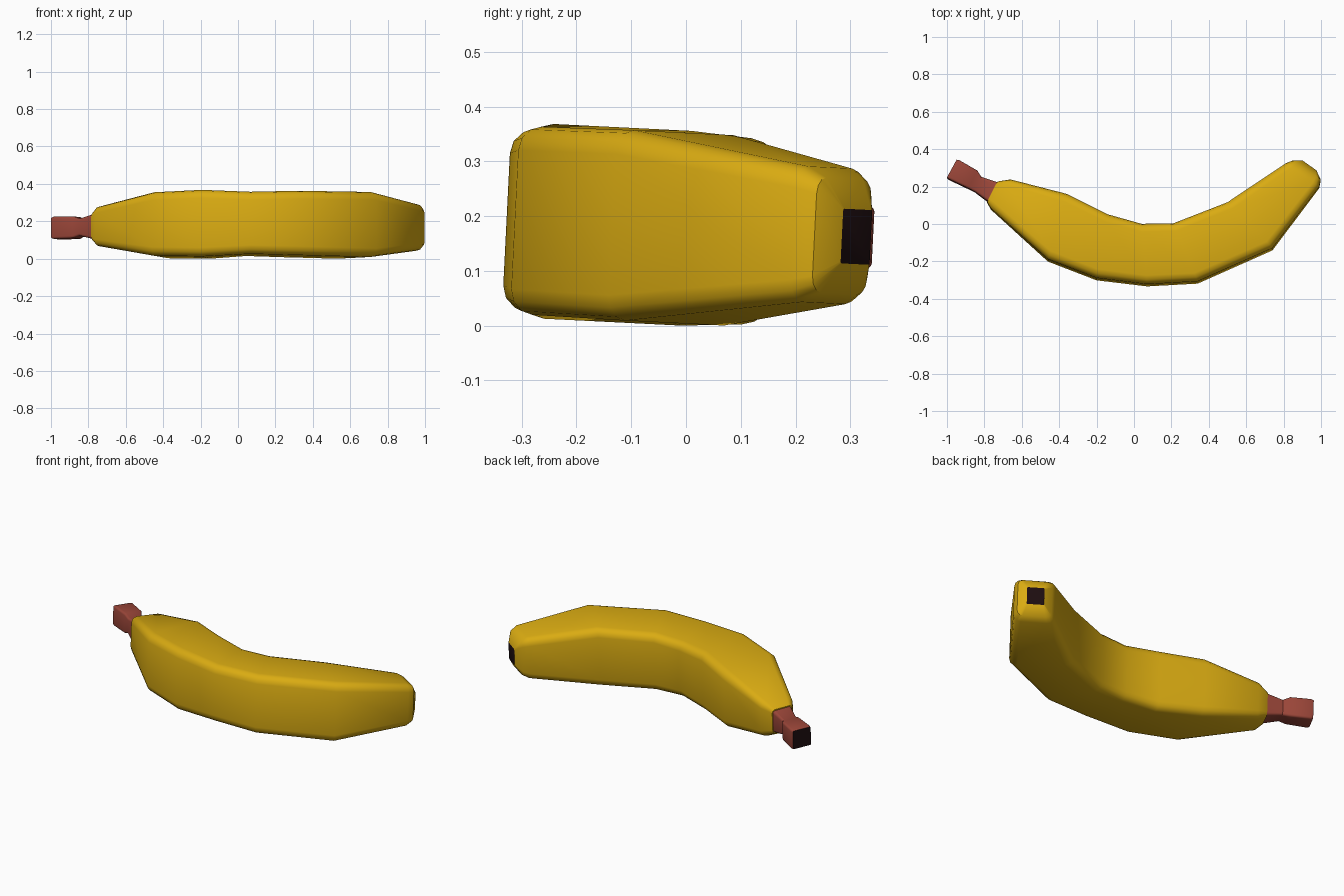
import bpy, bmesh, math
from mathutils import Vector

if "Cube" in bpy.data.objects:
    bpy.data.objects.remove(bpy.data.objects["Cube"])

TILT = -0.05      # slight roll about the long axis
MID_Z = 0.185


def material(name, rgb):
    m = bpy.data.materials.new(name)
    m.diffuse_color = (*rgb, 1)
    m.use_nodes = True
    m.node_tree.nodes["Principled BSDF"].inputs["Base Color"].default_value = m.diffuse_color
    return m


yellow = material("ripe yellow", (0.70, 0.41, 0.006))
brown = material("reddish brown", (0.32, 0.06, 0.04))
dark = material("dark tip", (0.012, 0.004, 0.005))


def section(outer, inner, h, r):
    """Rounded rectangle standing between an outer and an inner plan point."""
    o, i = Vector((*outer, 0)), Vector((*inner, 0))
    centre, axis = (o + i) / 2, (i - o).normalized()
    w = (i - o).length / 2
    pts = []
    for q, (su, sv) in enumerate(((1, 1), (-1, 1), (-1, -1), (1, -1))):
        for k in range(4):
            a = math.radians(90 * q + 30 * k)
            u = su * (w - r) + r * math.cos(a)
            v = sv * (h - r) + r * math.sin(a)
            p = centre + axis * u
            y, c, s = p.y, math.cos(TILT), math.sin(TILT)
            pts.append(Vector((p.x, y * c - v * s, MID_Z + v * c + y * s)))
    return pts


def loft(name, stations, mat, dark_end):
    """Skin the sections and paint one end cap dark (0 = first, -1 = last)."""
    bm = bmesh.new()
    rings = [[bm.verts.new(p) for p in section(*s)] for s in stations]
    n = len(rings[0])
    for a, b in zip(rings, rings[1:]):
        for k in range(n):
            bm.faces.new((a[k], a[(k + 1) % n], b[(k + 1) % n], b[k]))
    caps = {0: bm.faces.new(rings[0]), -1: bm.faces.new(rings[-1])}
    caps[dark_end].material_index = 1
    bmesh.ops.recalc_face_normals(bm, faces=bm.faces)
    me = bpy.data.meshes.new(name)
    bm.to_mesh(me)
    bm.free()
    me.materials.append(mat)
    me.materials.append(dark)
    me.shade_smooth()
    me.set_sharp_from_angle(angle=math.radians(33))
    ob = bpy.data.objects.new(name, me)
    bpy.context.collection.objects.link(ob)
    return ob


# Curved fruit: outer plan point, inner plan point, half height, corner radius
fruit = loft("fruit_body", [
    ((-0.785, 0.115), (-0.73, 0.225), 0.072, 0.02),
    ((-0.765, 0.08), (-0.66, 0.235), 0.105, 0.035),
    ((-0.46, -0.195), (-0.36, 0.155), 0.17, 0.045),
    ((-0.20, -0.295), (-0.14, 0.045), 0.178, 0.045),
    ((0.07, -0.328), (0.04, -0.005), 0.166, 0.045),
    ((0.34, -0.313), (0.21, -0.003), 0.172, 0.045),
    ((0.74, -0.135), (0.50, 0.11), 0.174, 0.045),
    ((0.99, 0.195), (0.81, 0.32), 0.124, 0.04),
    ((0.998, 0.235), (0.845, 0.335), 0.105, 0.03),
    ((0.975, 0.285), (0.90, 0.338), 0.05, 0.004),
], yellow, -1)

# Stem with a narrow neck and a dark cut end
stem = loft("stem", [
    ((-1.0, 0.247), (-0.948, 0.342), 0.055, 0.008),
    ((-0.99, 0.238), (-0.935, 0.34), 0.06, 0.012),
    ((-0.885, 0.188), (-0.838, 0.284), 0.058, 0.012),
    ((-0.85, 0.17), (-0.815, 0.25), 0.046, 0.012),
    ((-0.783, 0.12), (-0.728, 0.22), 0.066, 0.015),
], brown, 0)

# Rest the fruit on the ground
low = min(v.co.z for v in fruit.data.vertices)
for ob in (fruit, stem):
    for v in ob.data.vertices:
        v.co.z -= low
